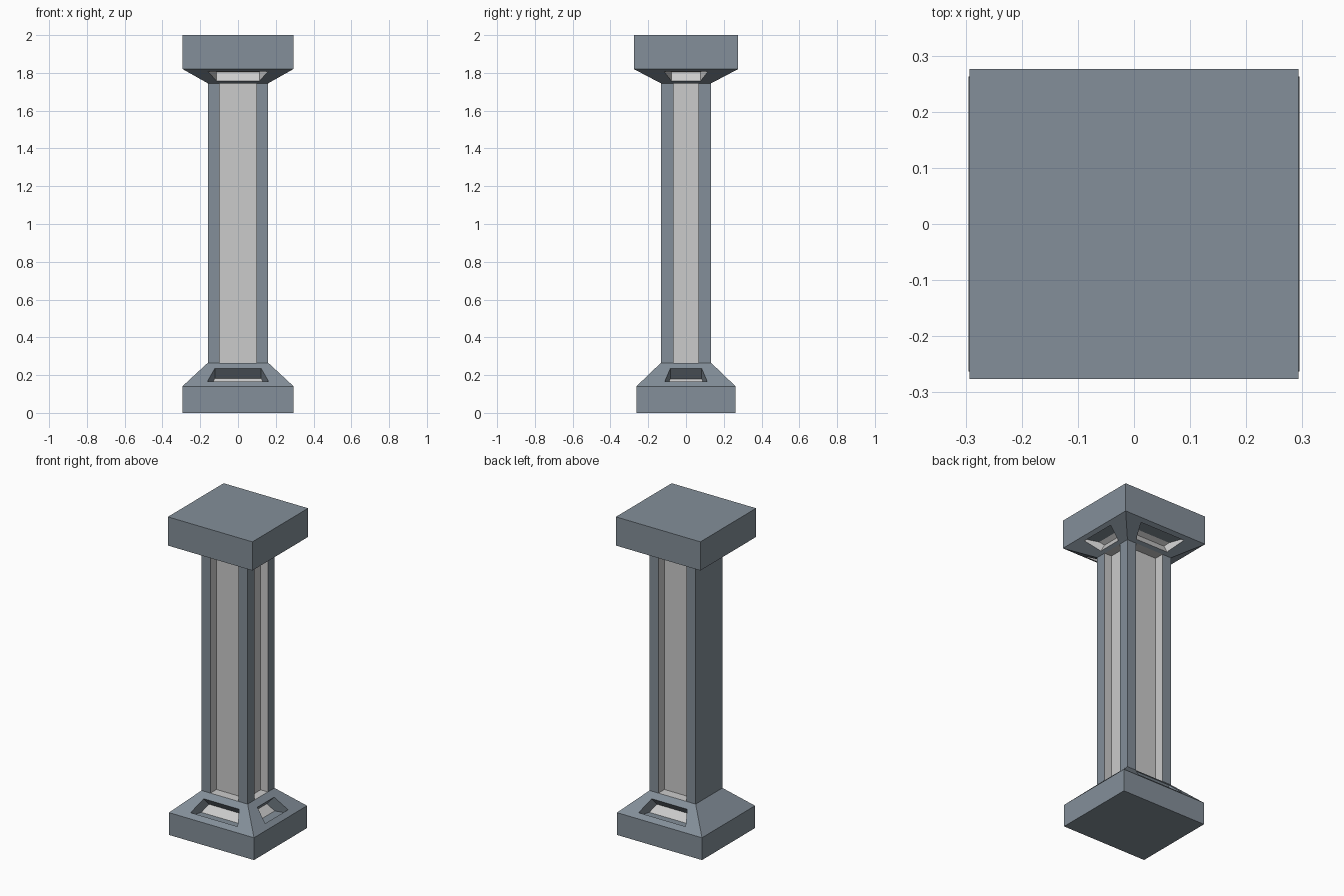
import bpy, bmesh
from mathutils import Vector

if "Cube" in bpy.data.objects:
    bpy.data.objects.remove(bpy.data.objects["Cube"])

slate = bpy.data.materials.new("slate")
slate.diffuse_color = (0.23, 0.275, 0.32, 1)
slate.use_nodes = True
slate.node_tree.nodes["Principled BSDF"].inputs["Base Color"].default_value = slate.diffuse_color

# outward normal and width direction: front, right, back, left
SIDES = [((0, -1), (1, 0)), ((1, 0), (0, 1)), ((0, 1), (-1, 0)), ((-1, 0), (0, -1))]


def quad(bm, pts):
    if (pts[2] - pts[0]).cross(pts[3] - pts[1]).length > 1e-7:
        bm.faces.new([bm.verts.new(p) for p in pts])


def finish(bm, name, mat=None):
    bmesh.ops.remove_doubles(bm, verts=bm.verts[:], dist=1e-5)
    me = bpy.data.meshes.new(name)
    bm.to_mesh(me)
    bm.free()
    ob = bpy.data.objects.new(name, me)
    bpy.context.collection.objects.link(ob)
    if mat:
        me.materials.append(mat)


def rect(hx, hy, z):
    return [Vector((x * hx, y * hy, z)) for x, y in ((-1, -1), (1, -1), (1, 1), (-1, 1))]


def recessed_band(name, lo, hi, v, widths, depths, grey_walls):
    """Four sided band; all sides but the left get a recessed grey panel.
    v: low/high fraction of the opening, widths: half widths (front, side)."""
    body, inlay = bmesh.new(), bmesh.new()
    a, b = rect(*lo), rect(*hi)
    for i, (n, t) in enumerate(SIDES):
        j = (i + 1) % 4
        outer = [a[i], a[j], b[j], b[i]]
        if i == 3:
            quad(body, outer)
            continue
        tan = Vector((*t, 0))
        mid_lo, mid_hi = (a[i] + a[j]) / 2, (b[i] + b[j]) / 2
        w_lo, w_hi = widths[i % 2]
        p, q = mid_lo.lerp(mid_hi, v[0]), mid_lo.lerp(mid_hi, v[1])
        hole = [p - tan * w_lo, p + tan * w_lo, q + tan * w_hi, q - tan * w_hi]
        push = -tan.cross(mid_hi - mid_lo).normalized() * depths[i % 2]
        deep = [c + push for c in hole]
        for k in range(4):
            m = (k + 1) % 4
            quad(body, [outer[k], outer[m], hole[m], hole[k]])
            quad(inlay if grey_walls else body, [hole[k], hole[m], deep[m], deep[k]])
        quad(inlay, deep)
    finish(body, name, slate)
    finish(inlay, name + "_inlay")


def block(name, lo, hi):
    bm = bmesh.new()
    a, b = rect(*lo), rect(*hi)
    for i in range(4):
        j = (i + 1) % 4
        quad(bm, [a[i], a[j], b[j], b[i]])
    quad(bm, a[::-1])
    quad(bm, b)
    finish(bm, name, slate)


# plinth and top slab
block("plinth", (0.295, 0.263, 0), (0.295, 0.263, 0.14))
block("top_slab", (0.293, 0.276, 1.82), (0.293, 0.276, 2.0))

# sloped base with slate walled recesses
recessed_band("base_slope", (0.295, 0.263, 0.14), (0.16, 0.133, 0.265), (0.2, 0.76),
              ((0.163, 0.123), (0.113, 0.083)), (0.075, 0.075), False)

# grooved shaft
recessed_band("shaft", (0.16, 0.133, 0.265), (0.16, 0.133, 1.745), (0, 1),
              ((0.098, 0.098), (0.067, 0.067)), (0.06, 0.05), True)

# flared capital with grey recesses
recessed_band("capital_slope", (0.16, 0.133, 1.745), (0.293, 0.276, 1.82), (0.15, 0.82),
              ((0.113, 0.158), (0.077, 0.115)), (0.055, 0.055), True)
